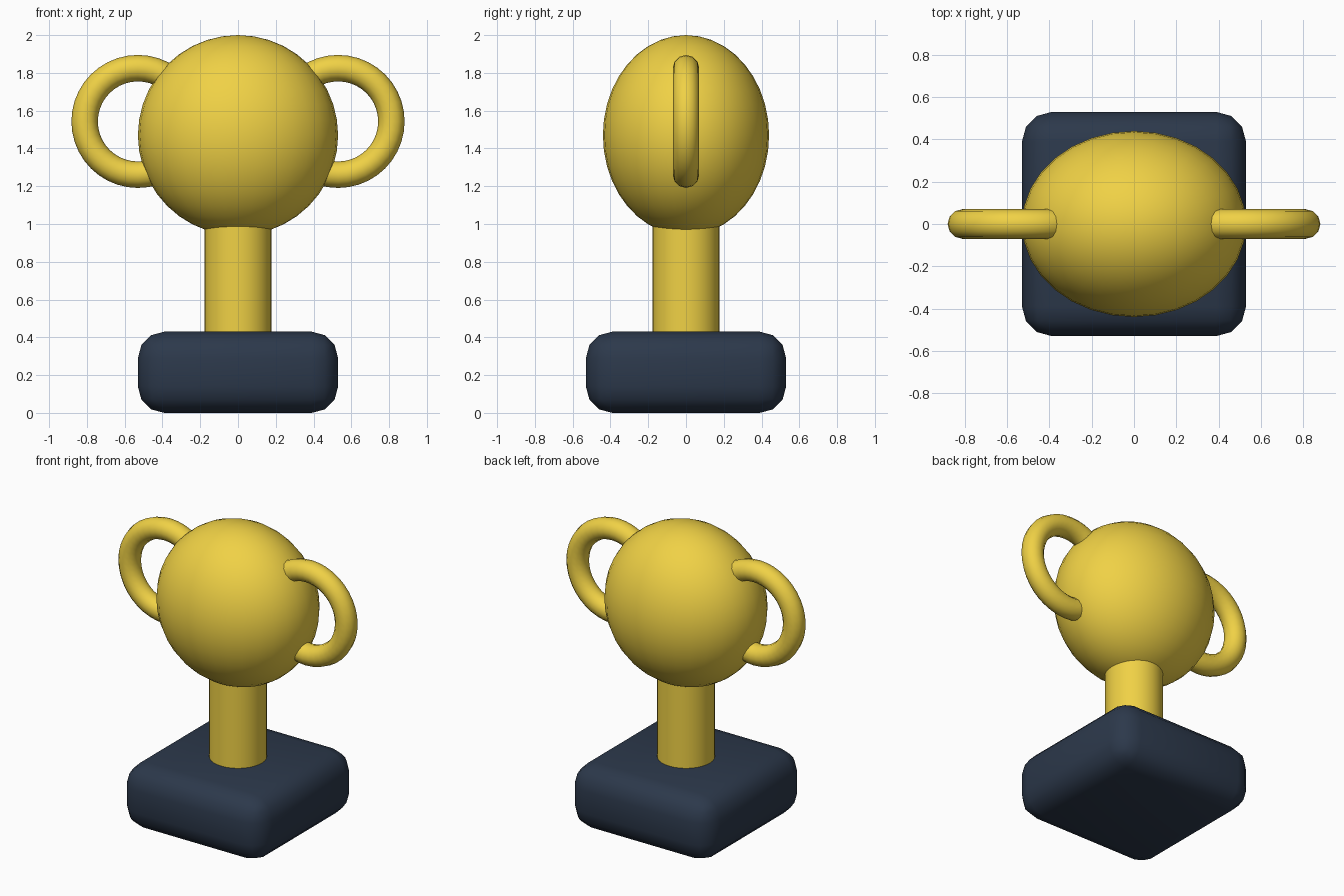
import bpy
from math import radians

if "Cube" in bpy.data.objects:
    bpy.data.objects.remove(bpy.data.objects["Cube"])


def material(name, color):
    m = bpy.data.materials.new(name)
    m.diffuse_color = (*color, 1)
    m.use_nodes = True
    m.node_tree.nodes["Principled BSDF"].inputs["Base Color"].default_value = m.diffuse_color
    return m


gold = material("gold", (0.87, 0.64, 0.06))
navy = material("navy", (0.025, 0.04, 0.07))


def finish(name, mat, scale=(1, 1, 1), angle=50):
    ob = bpy.context.object
    ob.name = name
    ob.scale = scale
    bpy.ops.object.transform_apply(location=False, rotation=False, scale=True)
    ob.data.materials.append(mat)
    bpy.ops.object.shade_smooth_by_angle(angle=radians(angle))
    return ob


# Plinth: rounded block
bpy.ops.mesh.primitive_cube_add(size=1, location=(0, 0, 0.215))
plinth = finish("plinth", navy, (1.06, 1.06, 0.43), 180)
bevel = plinth.modifiers.new("rounding", "BEVEL")
bevel.width = 0.14
bevel.segments = 3

# Stem
bpy.ops.mesh.primitive_cylinder_add(vertices=32, radius=0.178, depth=0.62,
                                    location=(0, 0, 0.71))
finish("stem", gold)

# Cup body: ball flattened front to back
bpy.ops.mesh.primitive_uv_sphere_add(segments=32, ring_count=20, radius=1,
                                     location=(0, 0, 1.47))
finish("cup_body", gold, (0.53, 0.44, 0.53))

# Ring handles, sunk into both sides of the cup
for side, x in (("left", -0.53), ("right", 0.53)):
    bpy.ops.mesh.primitive_torus_add(major_radius=0.282, minor_radius=0.07,
                                     major_segments=40, minor_segments=12,
                                     location=(x, 0, 1.543),
                                     rotation=(radians(90), 0, 0))
    finish(side + "_handle", gold)
